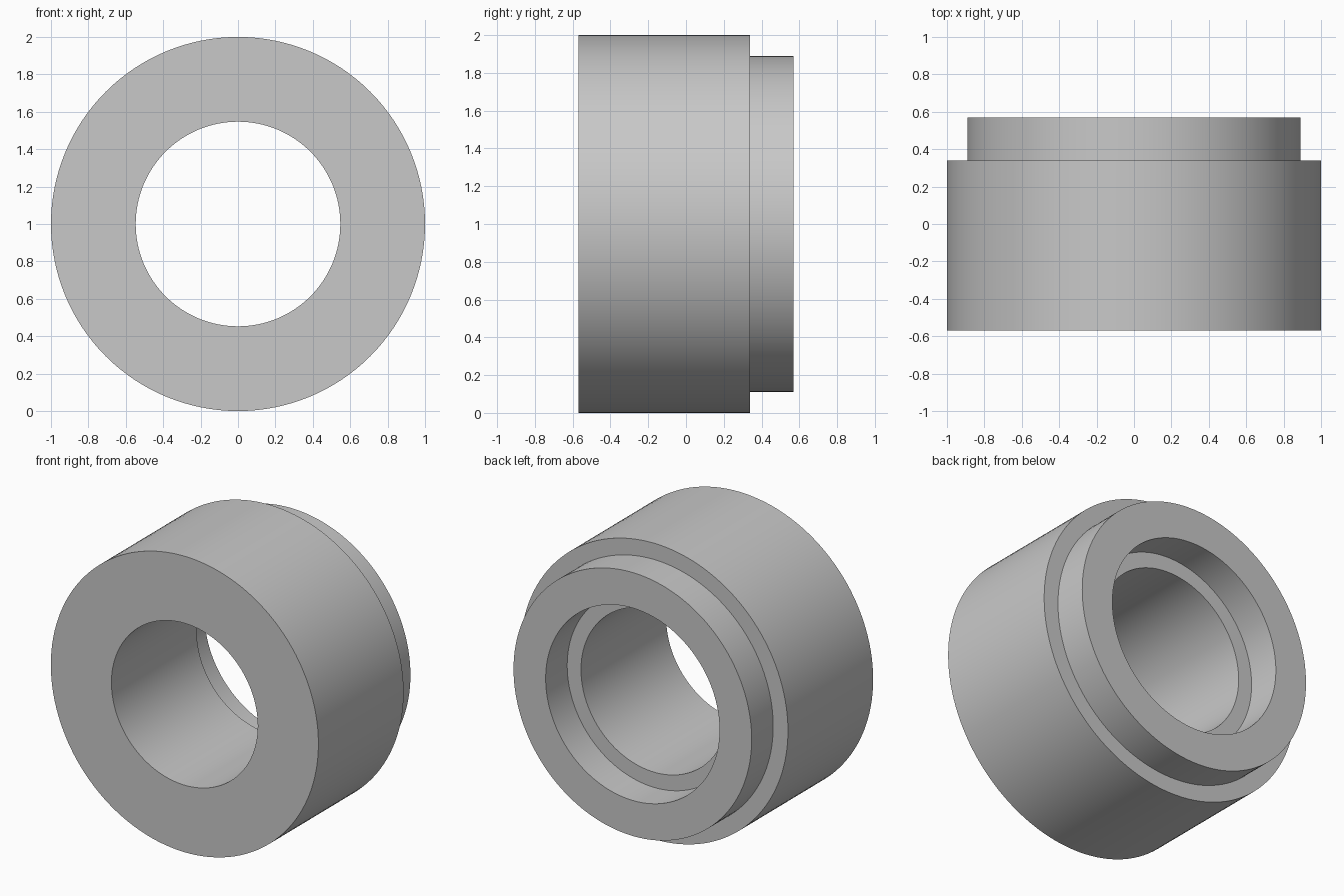
import bpy
import bmesh
import math
from mathutils import Vector

cube = bpy.data.objects.get("Cube")
if cube:
    bpy.data.objects.remove(cube, do_unlink=True)

# Plain grey metal
grey = bpy.data.materials.new("grey_metal")
grey.use_nodes = True
colour = (0.58, 0.58, 0.58, 1)
grey.diffuse_color = colour
grey.node_tree.nodes["Principled BSDF"].inputs["Base Color"].default_value = colour

# Closed cross-section (radius, y): body, rear shoulder, counterbore, through bore
FRONT, STEP, BACK = -0.57, 0.34, 0.57
BODY, SHOULDER, RECESS, BORE = 1.0, 0.89, 0.65, 0.547
profile = [(BODY, FRONT), (BODY, STEP), (SHOULDER, STEP), (SHOULDER, BACK),
           (RECESS, BACK), (RECESS, STEP), (BORE, STEP), (BORE, FRONT)]

# Revolve the section around the y axis
bm = bmesh.new()
verts = [bm.verts.new((r, y, 1)) for r, y in profile]
edges = [bm.edges.new((a, b)) for a, b in zip(verts, verts[1:] + verts[:1])]
bmesh.ops.spin(bm, geom=verts + edges, cent=Vector((0, 0, 1)), axis=Vector((0, 1, 0)),
               angle=math.tau, steps=128, use_duplicate=False)
bmesh.ops.remove_doubles(bm, verts=bm.verts, dist=0.0001)
bmesh.ops.recalc_face_normals(bm, faces=bm.faces)

mesh = bpy.data.meshes.new("stepped_bushing")
bm.to_mesh(mesh)
bm.free()
mesh.materials.append(grey)
bushing = bpy.data.objects.new("stepped_bushing", mesh)
bpy.context.collection.objects.link(bushing)

# Smooth walls with crisp rims
bpy.ops.object.select_all(action='DESELECT')
bushing.select_set(True)
bpy.context.view_layer.objects.active = bushing
bpy.ops.object.shade_smooth_by_angle(angle=math.radians(30))
